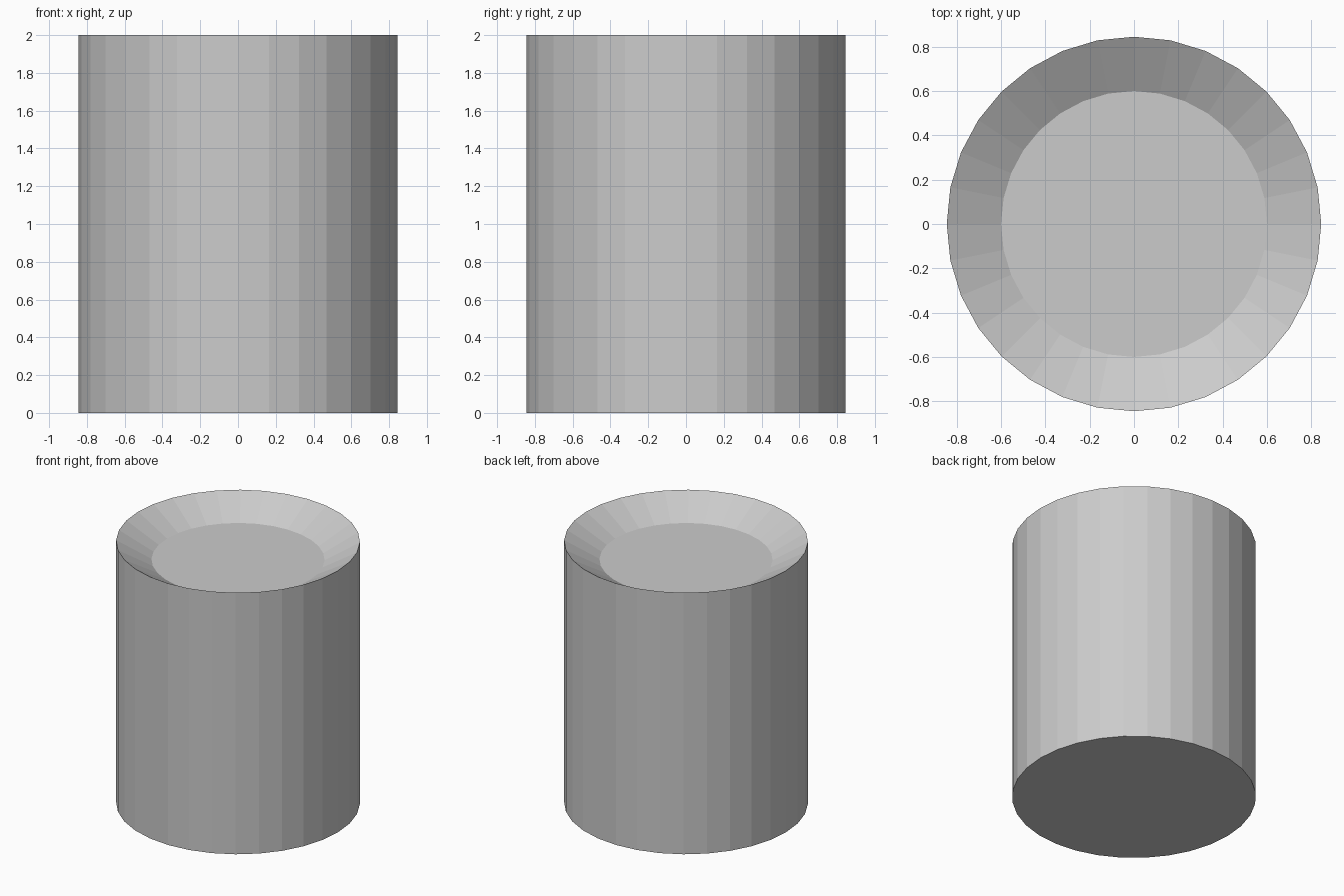
import bpy, bmesh
from math import cos, sin, tau

if "Cube" in bpy.data.objects:
    bpy.data.objects.remove(bpy.data.objects["Cube"])

SIDES = 32
# Profile (radius, height): base, top rim, sunken floor
PROFILE = [(0.845, 0.0), (0.845, 2.0), (0.6, 1.86)]

bm = bmesh.new()
rings = [[bm.verts.new((r * cos(tau * i / SIDES), r * sin(tau * i / SIDES), z))
          for i in range(SIDES)] for r, z in PROFILE]

# Outer wall and sloped dish wall
for low, high in zip(rings, rings[1:]):
    for i in range(SIDES):
        j = (i + 1) % SIDES
        bm.faces.new((low[i], low[j], high[j], high[i]))

# Flat base and dish floor
bm.faces.new(rings[0][::-1])
bm.faces.new(rings[-1])

mesh = bpy.data.meshes.new("dished_cylinder")
bm.to_mesh(mesh)
bm.free()
bpy.context.collection.objects.link(bpy.data.objects.new("dished_cylinder", mesh))
